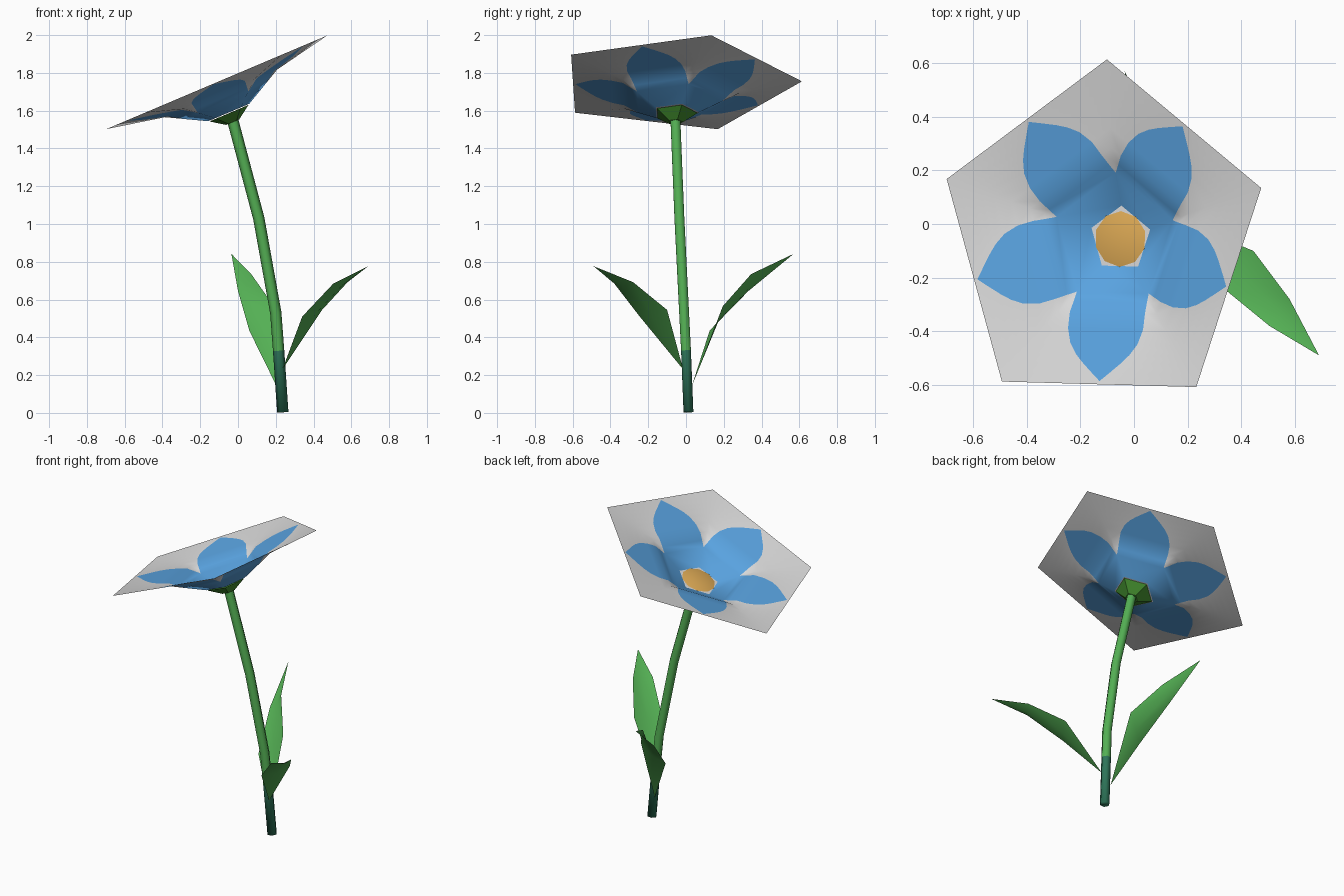
import bpy, bmesh, math
from mathutils import Vector

if "Cube" in bpy.data.objects:
    bpy.data.objects.remove(bpy.data.objects["Cube"])


def material(name, rgb):
    m = bpy.data.materials.new(name)
    lin = [c / 12.92 if c <= 0.04045 else ((c + 0.055) / 1.055) ** 2.4 for c in rgb]
    m.diffuse_color = (*lin, 1)
    m.use_nodes = True
    m.node_tree.nodes["Principled BSDF"].inputs["Base Color"].default_value = m.diffuse_color
    return m


GREY = material("pale grey", (0.85, 0.85, 0.85))
BLUE = material("petal blue", (0.35, 0.64, 0.88))
YELLOW = material("centre yellow", (0.86, 0.66, 0.33))
GREEN = material("leaf green", (0.33, 0.69, 0.33))
TEAL = material("stem base teal", (0.18, 0.46, 0.35))
CALYX = material("calyx green", (0.26, 0.55, 0.18))


def build(name, faces, mats, smooth=True):
    """faces: list of (points, material index); shared points are merged."""
    bm = bmesh.new()
    lookup = {}
    for pts, mi in faces:
        vs = []
        for p in pts:
            key = tuple(round(c, 4) for c in p)
            if key not in lookup:
                lookup[key] = bm.verts.new(p)
            if lookup[key] not in vs:
                vs.append(lookup[key])
        if len(vs) > 2:
            f = bm.faces.new(vs)
            f.material_index = mi
            f.smooth = smooth
    me = bpy.data.meshes.new(name)
    bm.to_mesh(me)
    bm.free()
    for m in mats:
        me.materials.append(m)
    ob = bpy.data.objects.new(name, me)
    bpy.context.collection.objects.link(ob)
    return ob


def loft(rings):
    """Side quads between successive closed rings."""
    out = []
    for a, b in zip(rings, rings[1:]):
        n = len(a)
        out += [([a[i], a[(i + 1) % n], b[(i + 1) % n], b[i]], 0) for i in range(n)]
    return out


# Tilted frame of the flower head
NORMAL = Vector((-0.39, 0, 0.92)).normalized()
EX = Vector((NORMAL.z, 0, -NORMAL.x))
EY = Vector((0, 1, 0))
HEAD = Vector((-0.05, -0.056, 1.59))
START = math.radians(88.5)


def head(x, y, h):
    return HEAD + EX * x + EY * y + NORMAL * h


def head_ring(r, h, n=5):
    return [head(r * math.cos(START + i * math.tau / n),
                 r * math.sin(START + i * math.tau / n), h) for i in range(n)]


# Flower sheet: five flat-sided sectors, petal outline cut into each
TAN = math.tan(math.pi / 5)
HEIGHT = [(0.101, 0), (0.275, 0.109), (0.542, 0.172)]
STATIONS = [(0.101, 1), (0.2, 1), (0.235, 0.148), (0.275, 0.152), (0.335, 0.152),
            (0.39, 0.136), (0.43, 0.109), (0.46, 0.08), (0.5, 0.035), (0.53, 0), (0.542, 0)]


def sheet_height(a):
    (a0, h0), (a1, h1) = HEIGHT[:2] if a < 0.275 else HEIGHT[1:]
    return h0 + (h1 - h0) * (a - a0) / (a1 - a0)


sheet = []
for k in range(5):
    ang = START + (k + 0.5) * math.tau / 5
    c, s = math.cos(ang), math.sin(ang)
    rows = []
    for a, w in STATIONS:
        full = a * TAN
        w = min(w, full)
        rows.append([head(a * c - u * s, a * s + u * c, sheet_height(a))
                     for u in (-full, -w, w, full)])
    for r0, r1 in zip(rows, rows[1:]):
        for j in range(3):
            sheet.append(([r0[j], r1[j], r1[j + 1], r0[j + 1]], 1 if j == 1 else 0))
build("flower_sheet", sheet, [GREY, BLUE])

# Pale floor of the hole and yellow centre
build("flower_floor", [(head_ring(0.125, 0), 0)], [GREY])
disc = [head_ring(0.104, 0.002, 10), head_ring(0.06, 0.012, 10)]
build("flower_centre", loft(disc) + [(disc[1], 0)], [YELLOW])

# Calyx under the flower
cup = [head_ring(0.04, -0.055), head_ring(0.118, -0.004)]
build("calyx", loft(cup) + [(cup[0][::-1], 0)], [CALYX], smooth=False)

# Stem: six-sided tube along a bent path, base in a darker colour
PATH = [Vector(p) for p in ((0.237, 0.013, 0.004), (0.215, 0, 0.33), (0.2, -0.01, 0.53),
                            (0.11, -0.035, 1.03), (-0.028, -0.056, 1.55))]
rings = []
for i, p in enumerate(PATH):
    t = (PATH[min(i + 1, 4)] - PATH[max(i - 1, 0)]).normalized()
    u = EY.cross(t).normalized()
    v = t.cross(u)
    rings.append([p + 0.03 * (u * math.cos(q * math.pi / 3) + v * math.sin(q * math.pi / 3))
                  for q in range(6)])
build("stem_base", loft(rings[:2]) + [(rings[0][::-1], 0)], [TEAL])
build("stem", loft(rings[1:]), [GREEN])


# Leaves: two edges and a slightly sunken midrib
def leaf(name, base, left, right, tip, sink):
    base, tip, sink = Vector(base), Vector(tip), Vector(sink)
    rows = [[base] * 3]
    for l, r in zip(left, right):
        l, r = Vector(l), Vector(r)
        rows.append([l, (l + r) / 2 + sink, r])
    rows.append([tip] * 3)
    faces = [([r0[j], r0[j + 1], r1[j + 1], r1[j]], 0)
             for r0, r1 in zip(rows, rows[1:]) for j in range(2)]
    build(name, faces, [GREEN])


leaf("front_leaf", (0.235, -0.015, 0.23),
     [(0.34, -0.245, 0.51), (0.505, -0.38, 0.685)],
     [(0.445, -0.1, 0.545), (0.58, -0.28, 0.692)],
     (0.69, -0.49, 0.777), (0.008, -0.008, -0.014))
leaf("back_leaf", (0.205, 0.03, 0.14),
     [(0.19, 0.195, 0.565), (0.07, 0.345, 0.735)],
     [(0.06, 0.125, 0.435), (0.0, 0.33, 0.645)],
     (-0.035, 0.57, 0.842), (0.004, 0.012, -0.014))
